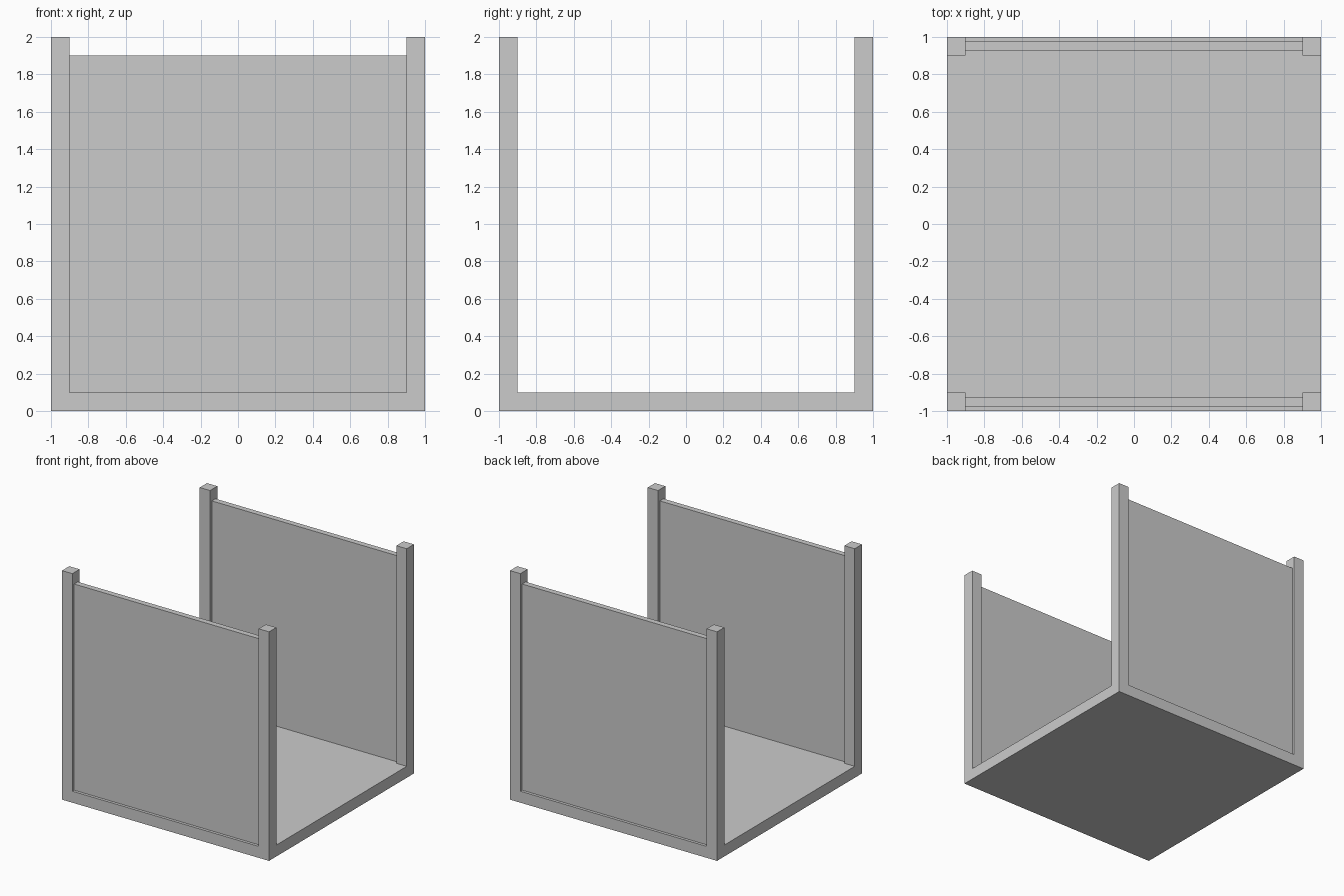
import bpy, bmesh
from mathutils import Matrix, Vector

if "Cube" in bpy.data.objects:
    bpy.data.objects.remove(bpy.data.objects["Cube"])

INNER = 0.9      # inner side of the posts
FLOOR = 0.1      # floor thickness
HEIGHT = 2.0


def box(bm, size, centre):
    mat = Matrix.Translation(centre) @ Matrix.Diagonal((*size, 1))
    bmesh.ops.create_cube(bm, size=1, matrix=mat)


def finish(bm, name):
    bmesh.ops.recalc_face_normals(bm, faces=bm.faces)
    mesh = bpy.data.meshes.new(name)
    bm.to_mesh(mesh)
    bm.free()
    obj = bpy.data.objects.new(name, mesh)
    bpy.context.collection.objects.link(obj)
    return obj


# Floor slab with four corner posts raised from its top, as one solid
bm = bmesh.new()
box(bm, (2, 2, FLOOR), (0, 0, FLOOR / 2))
for axis in (Vector((1, 0, 0)), Vector((0, 1, 0))):
    for side in (-1, 1):
        bmesh.ops.bisect_plane(bm, geom=bm.verts[:] + bm.edges[:] + bm.faces[:],
                               plane_co=axis * INNER * side, plane_no=axis)
corners = []
for f in bm.faces:
    c = f.calc_center_median()
    if c.z > FLOOR - 0.001 and abs(c.x) > INNER and abs(c.y) > INNER:
        corners.append(f)
tops = bmesh.ops.extrude_discrete_faces(bm, faces=corners)["faces"]
for f in tops:
    bmesh.ops.translate(bm, verts=f.verts, vec=(0, 0, HEIGHT - FLOOR))
bmesh.ops.dissolve_limit(bm, angle_limit=0.01, verts=bm.verts, edges=bm.edges)
finish(bm, "floor_and_posts")

# Thin wall panels set between the posts, front and back
for name, side in (("front_panel", -1), ("back_panel", 1)):
    bm = bmesh.new()
    box(bm, (2 * INNER, 0.05, 1.8), (0, side * 0.95, FLOOR + 0.9))
    finish(bm, name)
